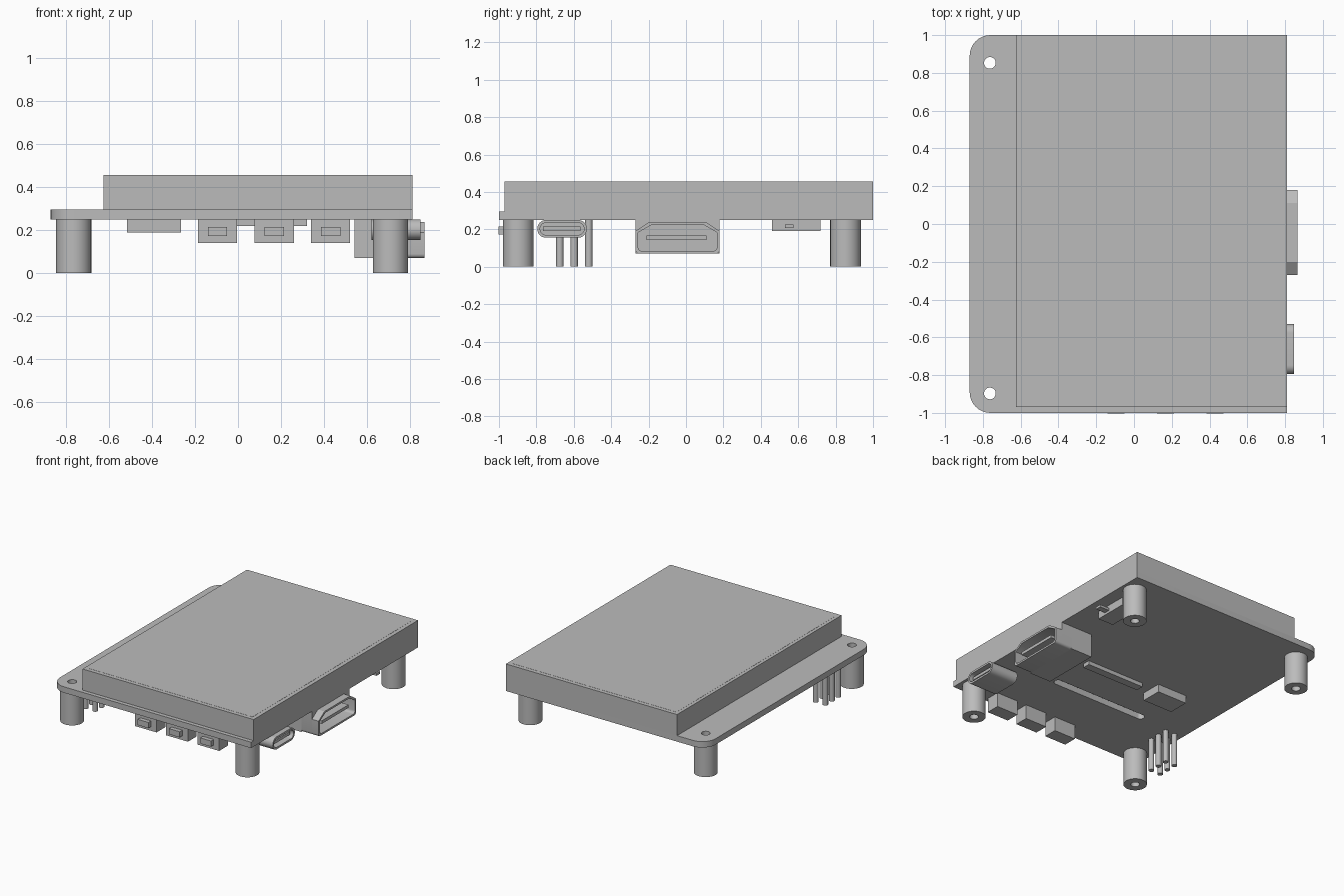
import bpy, bmesh, math
from mathutils import Matrix

cube = bpy.data.objects.get("Cube")
if cube:
    bpy.data.objects.remove(cube)

grey = bpy.data.materials.new("plain_grey")
grey.use_nodes = True
colour = (0.5, 0.5, 0.5, 1)
grey.diffuse_color = colour
grey.node_tree.nodes["Principled BSDF"].inputs["Base Color"].default_value = colour

# Local x, y, z become world y, z, x for profiles that face the side
SIDEWAYS = Matrix(((0, 0, 1, 0), (1, 0, 0, 0), (0, 1, 0, 0), (0, 0, 0, 1)))


def rounded(a0, a1, b0, b1, radii, steps=8):
    """Rectangle outline; radii run counter-clockwise from the low corner."""
    corners = [(a0, b0, 1, 1), (a1, b0, -1, 1), (a1, b1, -1, -1), (a0, b1, 1, -1)]
    points = []
    for i, ((a, b, sa, sb), r) in enumerate(zip(corners, radii)):
        if r == 0:
            points.append((a, b))
            continue
        for k in range(steps + 1):
            t = math.pi * (1 + i / 2 + k / steps / 2)
            points.append((a + sa * r + r * math.cos(t), b + sb * r + r * math.sin(t)))
    return points


def circle(x, y, r, n=32):
    return [(x + r * math.cos(2 * math.pi * k / n), y + r * math.sin(2 * math.pi * k / n))
            for k in range(n)]


def finish(name, mesh):
    mesh.materials.clear()
    mesh.materials.append(grey)
    obj = bpy.data.objects.new(name, mesh)
    bpy.context.collection.objects.link(obj)
    bpy.ops.object.select_all(action='DESELECT')
    obj.select_set(True)
    bpy.context.view_layer.objects.active = obj
    bpy.ops.object.shade_smooth_by_angle(angle=math.radians(30))
    return obj


def extrude(name, outlines, low, high, matrix=Matrix()):
    """Extrude a filled outline; any further outlines are holes."""
    curve = bpy.data.curves.new(name, 'CURVE')
    curve.dimensions = '2D'
    curve.fill_mode = 'BOTH'
    curve.extrude = (high - low) / 2
    for points in outlines:
        spline = curve.splines.new('POLY')
        spline.points.add(len(points) - 1)
        for p, (a, b) in zip(spline.points, points):
            p.co = (a, b, 0, 1)
        spline.use_cyclic_u = True
    temp = bpy.data.objects.new(name + "_curve", curve)
    bpy.context.collection.objects.link(temp)
    bpy.context.view_layer.update()
    graph = bpy.context.evaluated_depsgraph_get()
    mesh = bpy.data.meshes.new_from_object(temp.evaluated_get(graph))
    bpy.data.objects.remove(temp)
    bm = bmesh.new()
    bm.from_mesh(mesh)
    bmesh.ops.remove_doubles(bm, verts=bm.verts, dist=0.0001)
    bm.transform(matrix @ Matrix.Translation((0, 0, (low + high) / 2)))
    bmesh.ops.recalc_face_normals(bm, faces=bm.faces)
    bm.to_mesh(mesh)
    bm.free()
    return finish(name, mesh)


def box(name, x0, x1, y0, y1, z0, z1):
    bm = bmesh.new()
    bmesh.ops.create_cube(bm, size=1)
    for v in bm.verts:
        v.co = ((x0 + x1) / 2 + v.co.x * (x1 - x0),
                (y0 + y1) / 2 + v.co.y * (y1 - y0),
                (z0 + z1) / 2 + v.co.z * (z1 - z0))
    mesh = bpy.data.meshes.new(name)
    bm.to_mesh(mesh)
    bm.free()
    return finish(name, mesh)


UNDER, TOP, EDGE = 0.25, 0.295, 0.81
posts = [(x, y) for x in (-0.763, 0.708) for y in (-0.897, 0.853)]

# Circuit board with mounting holes and a cable slot
outline = rounded(-0.87, EDGE, -1, 1, (0.11, 0, 0, 0.11))
slot = rounded(-0.49, 0.32, -0.51, -0.45, (0.03,) * 4)
extrude("circuit_board", [outline, slot] + [circle(x, y, 0.031) for x, y in posts], UNDER, TOP)

# Display block with its thin viewing area
box("display", -0.625, EDGE, -0.97, 1, TOP, 0.455)
box("display_glass", -0.6, 0.78, -0.94, 0.97, 0.455, 0.456)

# Hollow standoffs
for i, (x, y) in enumerate(posts):
    extrude(f"standoff_{i + 1}", [circle(x, y, 0.082), circle(x, y, 0.031)], 0, UNDER)

# Header pins in two rows of three
for i, x in enumerate((-0.805, -0.725)):
    for j, y in enumerate((-0.675, -0.598, -0.52)):
        extrude(f"header_pin_{i * 3 + j + 1}", [circle(x, y, 0.02, 16)], 0, UNDER)

# Push buttons along the front edge
for i, x in enumerate((-0.095, 0.168, 0.43)):
    box(f"button_body_{i + 1}", x - 0.091, x + 0.091, -0.97, -0.865, 0.14, UNDER)
    box(f"button_cap_{i + 1}", x - 0.045, x + 0.045, -1.002, -0.97, 0.172, 0.215)


# Large video port: solid rear body, flared hollow mouth and tongue
def port_outline(inset):
    y0, y1, z0, z1 = -0.27 + inset, 0.18 - inset, 0.07 + inset, 0.237 - inset
    lower = rounded(y0, y1, z0, z1, (0.02, 0.02, 0, 0), 4)[:-2]
    return lower + [(y1, 0.19 - inset / 2), (y1 - 0.07, z1), (y0 + 0.07, z1), (y0, 0.19 - inset / 2)]


box("video_port_body", 0.54, 0.72, -0.27, 0.18, 0.07, UNDER)
block = rounded(-0.27, 0.18, 0.07, UNDER, (0.02, 0.02, 0, 0), 4)
extrude("video_port_housing", [block, port_outline(0.014)], 0.72, EDGE, SIDEWAYS)
extrude("video_port_mouth", [port_outline(0), port_outline(0.014)], EDGE, 0.865, SIDEWAYS)
box("video_port_tongue", 0.72, 0.85, -0.21, 0.11, 0.143, 0.166)

# Small power port: hollow rounded shell, back wall and tongue
shell = rounded(-0.795, -0.53, 0.155, UNDER, (0.047,) * 4)
opening = rounded(-0.78, -0.545, 0.17, 0.235, (0.032,) * 4)
extrude("power_port_shell", [shell, opening], 0.65, 0.848, SIDEWAYS)
extrude("power_port_back", [shell], 0.62, 0.65, SIDEWAYS)
box("power_port_tongue", 0.65, 0.83, -0.765, -0.565, 0.191, 0.214)

# Slide switch
box("switch_body", 0.58, 0.71, 0.46, 0.72, 0.19, UNDER)
box("switch_lever", 0.71, 0.79, 0.53, 0.575, 0.208, 0.226)

# Surface parts under the board
box("chip", -0.515, -0.265, -0.21, -0.05, 0.19, UNDER)
box("ribbon_connector", -0.17, 0.32, -0.17, -0.11, 0.22, UNDER)
